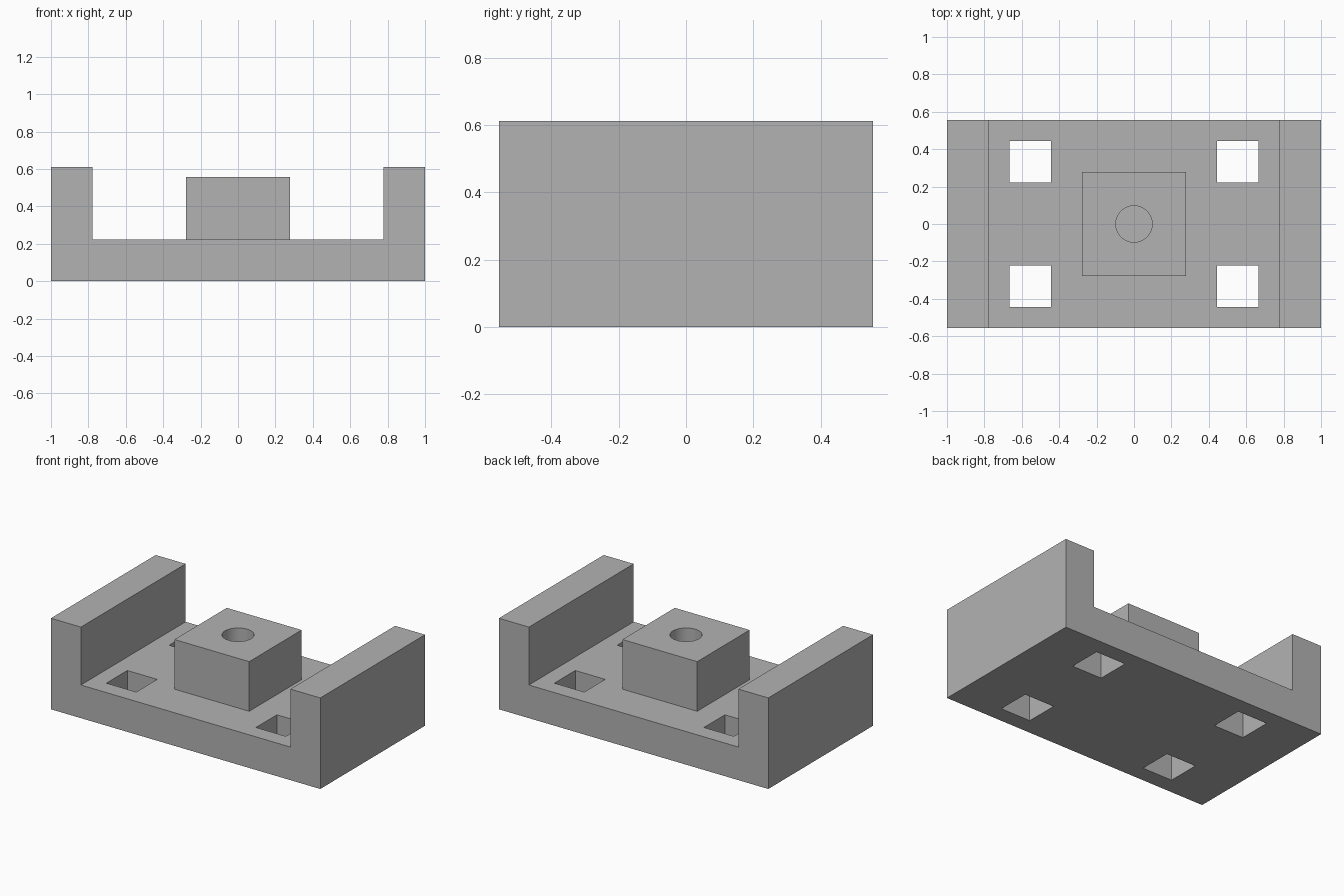
import bpy
import bmesh

cube = bpy.data.objects.get("Cube")
if cube:
    bpy.data.objects.remove(cube, do_unlink=True)

U = 1 / 18  # design unit: the part is 36 units long

grey = bpy.data.materials.new("plain grey")
grey.use_nodes = True
colour = (0.45, 0.45, 0.45, 1)
grey.diffuse_color = colour
grey.node_tree.nodes["Principled BSDF"].inputs["Base Color"].default_value = colour


def finish(bm, name):
    bmesh.ops.recalc_face_normals(bm, faces=bm.faces)
    mesh = bpy.data.meshes.new(name)
    bm.to_mesh(mesh)
    bm.free()
    mesh.materials.append(grey)
    obj = bpy.data.objects.new(name, mesh)
    bpy.context.collection.objects.link(obj)
    return obj


def box(name, x, y, size, bottom, top):
    bm = bmesh.new()
    bmesh.ops.create_cube(bm, size=U)
    for v in bm.verts:
        v.co.x = v.co.x * size + x * U
        v.co.y = v.co.y * size + y * U
        v.co.z = (top if v.co.z > 0 else bottom) * U
    return finish(bm, name)


def combine(target, tool, operation):
    mod = target.modifiers.new(operation.title(), "BOOLEAN")
    mod.operation = operation
    mod.solver = "EXACT"
    mod.object = tool
    bpy.context.view_layer.objects.active = target
    bpy.ops.object.modifier_apply(modifier=mod.name)
    bpy.data.objects.remove(tool, do_unlink=True)


# Channel: U-shaped profile extruded front to back
half = [(18, 0), (18, 11), (14, 11), (14, 4)]
profile = half + [(-x, z) for x, z in reversed(half)]
bm = bmesh.new()
face = bm.faces.new([bm.verts.new((x * U, -10 * U, z * U)) for x, z in profile])
ext = bmesh.ops.extrude_face_region(bm, geom=[face])
moved = [g for g in ext["geom"] if isinstance(g, bmesh.types.BMVert)]
bmesh.ops.translate(bm, vec=(0, 20 * U, 0), verts=moved)
body = finish(bm, "channel_base")

# Centre block, fused to the floor
combine(body, box("centre_block", 0, 0, 10, 2, 10), "UNION")

# Square through-holes in the floor
for sx in (-1, 1):
    for sy in (-1, 1):
        combine(body, box("slot_cutter", sx * 10, sy * 6, 4, -1, 5), "DIFFERENCE")

# Round blind bore down the centre block
bm = bmesh.new()
bmesh.ops.create_cone(bm, cap_ends=True, segments=48, radius1=1.75 * U,
                      radius2=1.75 * U, depth=8 * U)
bmesh.ops.translate(bm, vec=(0, 0, 8 * U), verts=bm.verts)
combine(body, finish(bm, "bore_cutter"), "DIFFERENCE")

# Smooth bore, crisp edges everywhere else
body.select_set(True)
bpy.context.view_layer.objects.active = body
bpy.ops.object.shade_smooth_by_angle(angle=0.5)
